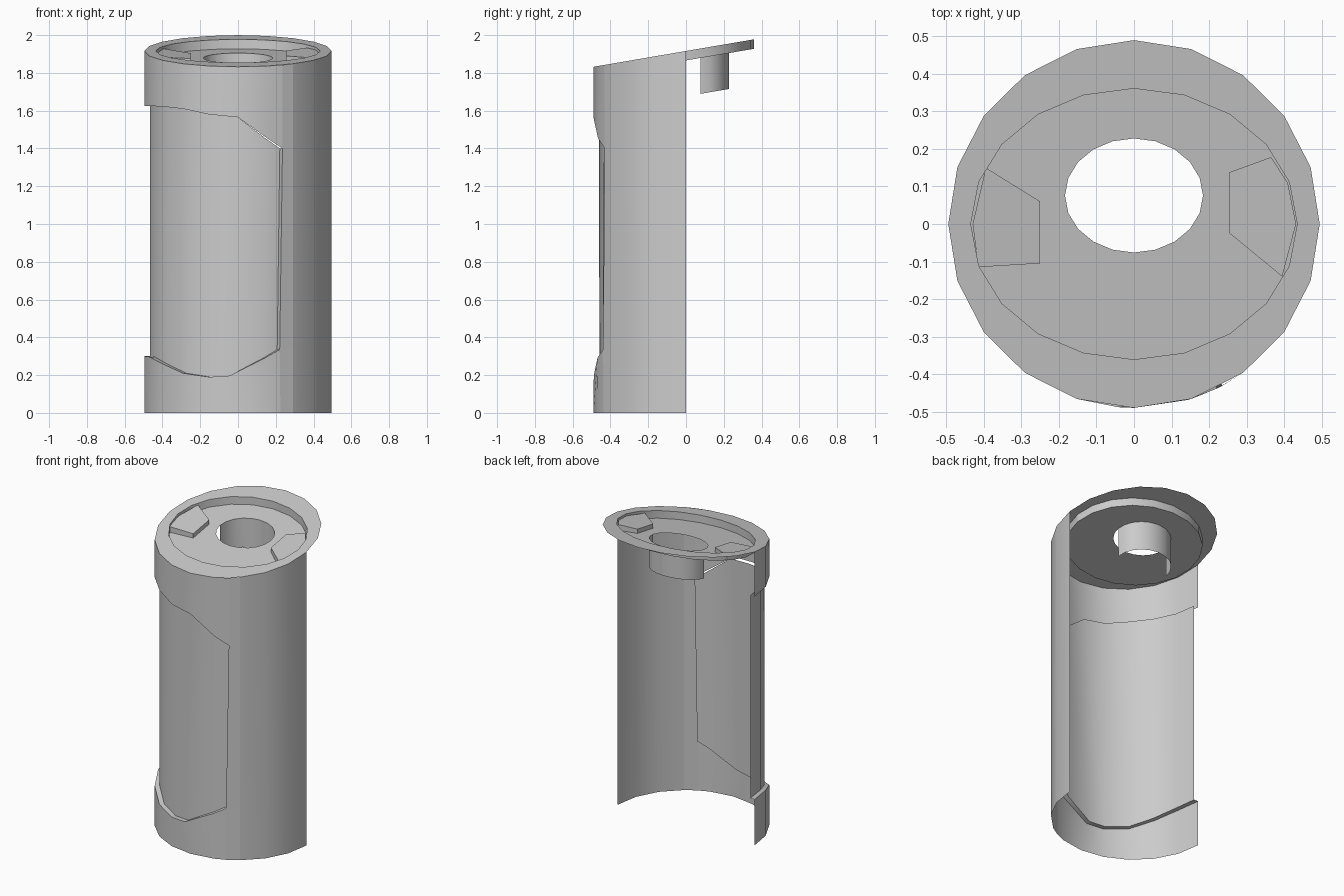
import bpy
from math import sin, cos, radians, pi

if "Cube" in bpy.data.objects:
    bpy.data.objects.remove(bpy.data.objects["Cube"])

R, R_IN, N = 0.495, 0.465, 20
SLANT = 0.171


def top_z(y, drop=0.0):
    """Height of the slanted top plane, lowered by drop."""
    return 1.916 + SLANT * y - drop


def wall_pt(deg, z=None, r=R):
    """Point on the round wall; 0 degrees faces the front (-y)."""
    a = radians(deg)
    x, y = r * sin(a), -r * 0.99 * cos(a)
    return (x, y, top_z(y) if z is None else z)


def make(name, verts, faces):
    me = bpy.data.meshes.new(name)
    me.from_pydata(verts, [], faces)
    me.update()
    ob = bpy.data.objects.new(name, me)
    bpy.context.collection.objects.link(ob)
    me.shade_smooth()
    me.set_sharp_from_angle(angle=radians(30))
    return ob


def strip(name, rows_list):
    """Quads between pairs of equally long point rows."""
    verts, faces = [], []
    for low, high in rows_list:
        b, n = len(verts), len(low)
        verts += low + high
        faces += [(b + i, b + i + 1, b + n + i + 1, b + n + i) for i in range(n - 1)]
    ob = make(name, verts, faces)
    return ob


def ellipse(rx, ry, cy=0.0, drop=0.0, start=0, count=N):
    pts = []
    for i in range(start, start + count + 1):
        a = 2 * pi * i / N
        y = cy + ry * sin(a)
        pts.append((rx * cos(a), y, top_z(y, drop)))
    return pts


# Outline of the recessed window: (angle, height)
upper = [(-90, 1.625), (-72, 1.625), (-54, 1.622), (-36, 1.61), (-18, 1.58),
         (0, 1.565), (18, 1.455), (28.4, 1.40)]
lower = [(-90, 0.30), (-72, 0.297), (-54, 0.26), (-36, 0.21), (-18, 0.19),
         (-5, 0.197), (17, 0.292), (26.5, 0.335)]

# Half-round outer wall: band below window, band above it, full-height side
low_edge = [wall_pt(a, z) for a, z in lower]
up_edge = [wall_pt(a, z) for a, z in upper]
side = [36, 54, 72, 90]
seam = [low_edge[-1], up_edge[-1]]
strip("outer_wall", [
    ([wall_pt(a if a <= -18 else b, 0) for (a, _), b in
      zip(lower, [0, 0, 0, 0, 0, 0, 18, 27])], low_edge),
    (up_edge, [wall_pt(a) for a, _ in upper]),
    ([wall_pt(27, 0), wall_pt(36, 0)], [low_edge[-1], wall_pt(36, 0.335)]),
    ([low_edge[-1], wall_pt(36, 0.335)], [up_edge[-1], wall_pt(36, 1.40)]),
    ([up_edge[-1], wall_pt(36, 1.40)], [wall_pt(28.4), wall_pt(36)]),
    ([wall_pt(a, 0) for a in side], [wall_pt(a) for a in side]),
])

# Recessed panel and the small ledge along its lower and right edges
low_in = [wall_pt(a, z, R_IN) for a, z in lower]
up_in = [wall_pt(a, z, R_IN) for a, z in upper]
strip("recessed_panel", [(low_in, up_in)])
strip("panel_ledge", [(low_edge + [up_edge[-1]], low_in + [up_in[-1]])])

# Slanted lid: flat rim, short inner wall, sunken disc with an offset hole
rim_out = ellipse(R, R * 0.99)
rim_in = ellipse(0.435, 0.361)
disc_out = ellipse(0.435, 0.361, drop=0.05)
hole = ellipse(0.184, 0.152, 0.076, 0.05)
strip("lid_rim", [(rim_out, rim_in)])
strip("lid_inner_wall", [(disc_out, rim_in)])
strip("lid_disc", [(disc_out, hole)])

# Half-round spout hanging from the back of the hole
strip("spout", [(ellipse(0.184, 0.152, 0.076, 0.24, 0, N // 2),
                 ellipse(0.184, 0.152, 0.076, 0.05, 0, N // 2))])


# Raised tabs on the sunken disc
def tab(name, outline):
    n = len(outline)
    bottom = [(x, y, top_z(y, 0.05)) for x, y in outline]
    top = [(x, y, top_z(y, 0.022 if abs(x) < 0.3 else 0.013)) for x, y in outline]
    faces = [(i, (i + 1) % n, n + (i + 1) % n, n + i) for i in range(n)]
    faces.append(tuple(range(n, 2 * n)))
    make(name, bottom + top, faces)


tab("left_tab", [(-0.395, 0.15), (-0.43, 0.0), (-0.415, -0.115),
                 (-0.25, -0.105), (-0.25, 0.06)])
tab("right_tab", [(0.255, 0.138), (0.255, -0.025), (0.395, -0.14),
                  (0.432, 0.0), (0.41, 0.11), (0.365, 0.178)])
